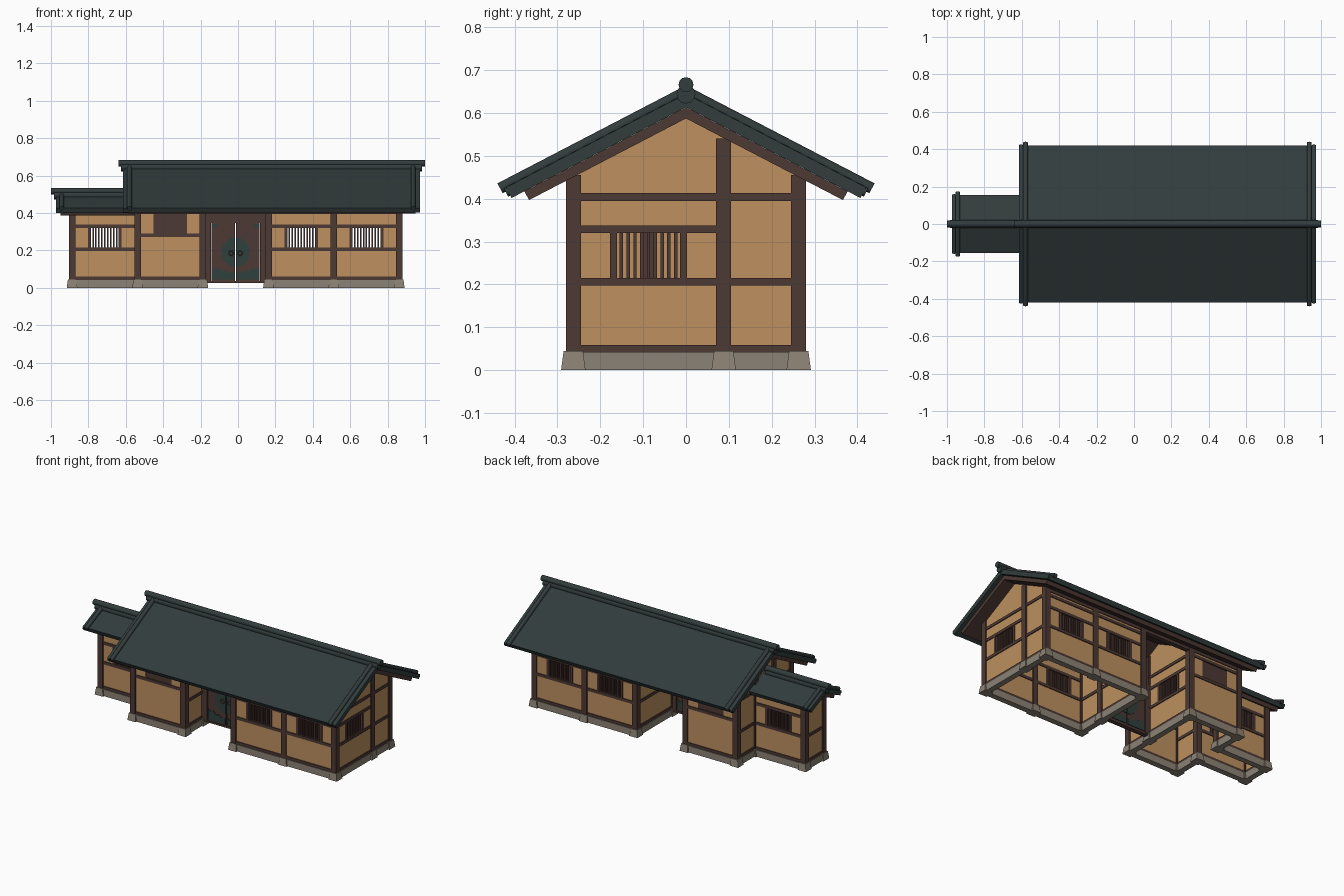
import bpy, bmesh, math
from mathutils import Matrix, Vector

if "Cube" in bpy.data.objects:
    bpy.data.objects.remove(bpy.data.objects["Cube"])

def material(name, col):
    m = bpy.data.materials.new(name)
    m.diffuse_color = (*col, 1)
    m.use_nodes = True
    m.node_tree.nodes["Principled BSDF"].inputs["Base Color"].default_value = m.diffuse_color
    return m

CLAY = material("ochre clay", (0.51, 0.28, 0.115))
WOOD = material("dark timber", (0.074, 0.041, 0.033))
TILE = material("slate tile", (0.032, 0.045, 0.045))
STONE = material("grey stone", (0.26, 0.225, 0.18))
IRON = material("aged metal", (0.028, 0.05, 0.048))
parts = {}

def part(name, mat):
    if name not in parts:
        parts[name] = (bmesh.new(), mat)
    return parts[name][0]

def box(name, mat, x0, x1, y0, y1, z0, z1):
    m = Matrix.Translation(((x0 + x1) / 2, (y0 + y1) / 2, (z0 + z1) / 2)) @ \
        Matrix.Diagonal((abs(x1 - x0), abs(y1 - y0), abs(z1 - z0), 1))
    bmesh.ops.create_cube(part(name, mat), size=1, matrix=m)

def prism(name, mat, pts, axis, a, b):
    """Extrude a profile: (y,z) along x, or (x,z) along y."""
    bm = part(name, mat)
    at = (lambda p, t: (t, *p)) if axis == 'x' else (lambda p, t: (p[0], t, p[1]))
    r0 = [bm.verts.new(at(p, a)) for p in pts]
    r1 = [bm.verts.new(at(p, b)) for p in pts]
    n = len(pts)
    faces = [bm.faces.new(r0), bm.faces.new(r1[::-1])]
    faces += [bm.faces.new((r0[i], r1[i], r1[(i + 1) % n], r0[(i + 1) % n])) for i in range(n)]
    bmesh.ops.recalc_face_normals(bm, faces=faces)

def rod(name, mat, p, q, r, sides=12):
    p, q = Vector(p), Vector(q)
    d = q - p
    m = Matrix.Translation((p + q) / 2) @ d.to_track_quat('Z', 'Y').to_matrix().to_4x4()
    bmesh.ops.create_cone(part(name, mat), cap_ends=True, segments=sides,
                          radius1=r, radius2=r, depth=d.length, matrix=m)

# post grid
GX = [-0.887, -0.537, -0.188, 0.163, 0.512, 0.862]
YO, YI, PH = 0.263, 0.088, 0.0175
CX = -0.0125

def post(x, y, top):
    box("posts", WOOD, x - PH, x + PH, y - PH, y + PH, 0.04, top)
    m = Matrix.Translation((x, y, 0.0225)) @ Matrix.Rotation(math.pi / 4, 4, 'Z')
    bmesh.ops.create_cone(part("post_plinths", STONE), cap_ends=True, segments=4,
                          radius1=0.0285 * 2 ** 0.5, radius2=0.0225 * 2 ** 0.5, depth=0.045, matrix=m)

def bay(p, q, kind="plain", top=0.42, centre=None):
    """One wall bay from post p to post q (axis aligned, increasing)."""
    alongx = abs(q[0] - p[0]) > abs(q[1] - p[1])
    L = max(q[0] - p[0], q[1] - p[1])

    def seg(name, mat, a, b, z0, z1, t):
        if alongx:
            box(name, mat, p[0] + a, p[0] + b, p[1] - t, p[1] + t, z0, z1)
        else:
            box(name, mat, p[0] - t, p[0] + t, p[1] + a, p[1] + b, z0, z1)

    seg("stone_footings", STONE, 0, L, 0, 0.042, 0.018)
    rails = {"plain": (0.206, 0.404), "window": (0.206, 0.329, 0.404), "hatch": (0.281, 0.404)}[kind]
    for z in (0.05,) + rails:
        seg("wall_rails", WOOD, 0, L, z - 0.009, z + 0.009, 0.014)
    c = L / 2
    if kind == "plain":
        seg("clay_walls", CLAY, 0, L, 0.045, top, 0.009)
        return
    z0, z1 = rails[0], (0.329 if kind == "window" else 0.395)
    seg("clay_walls", CLAY, 0, L, 0.045, z0, 0.009)
    seg("clay_walls", CLAY, 0, L, z1, top, 0.009)
    seg("clay_walls", CLAY, 0, c - 0.09, z0, z1, 0.009)
    seg("clay_walls", CLAY, c + 0.09, L, z0, z1, 0.009)
    if kind == "hatch":
        seg("hatch_boards", WOOD, c - 0.092, c + 0.092, z0, z1, 0.006)
        return
    for s in (-1, 1):
        seg("window_frames", WOOD, c + s * 0.082 - 0.008, c + s * 0.082 + 0.008, z0, z1, 0.013)
    for i in range(9):
        u = c + (i - 4) * 0.0158
        seg("window_bars", WOOD, u - 0.004, u + 0.004, z0, z1, 0.006)

# long walls, front and back
for s in (-1, 1):
    y = s * YO
    for i, k in ((1, "hatch"), (3, "window"), (4, "window")):
        bay((GX[i], y), (GX[i + 1], y), k, 0.45)
    for x in GX[1:]:
        post(x, y, 0.455)
    bay((GX[0], s * YI), (GX[1], s * YI), "window", 0.405)
    post(GX[0], s * YI, 0.405)
    post(GX[1], s * YI, 0.54)
    box("wall_plates", WOOD, GX[1], GX[5], y - 0.014, y + 0.014, 0.425, 0.45)

# cross walls
bay((GX[5], -YO), (GX[5], YI), "window")
bay((GX[5], YI), (GX[5], YO))
bay((GX[2], -YO), (GX[2], -YI))
bay((GX[2], -YI), (GX[2], YO), "window")
bay((GX[3], -YO), (GX[3], -YI))
bay((GX[3], -YI), (GX[3], YO))
bay((GX[1], -YO), (GX[1], -YI))
bay((GX[1], YI), (GX[1], YO))
bay((GX[0], -YI), (GX[0], YI), "plain", 0.41)
post(GX[5], YI, 0.54)
for x in GX[2:4]:
    post(x, -YI, 0.54)

# gable triangles
for x in (GX[1], GX[2], GX[3], GX[5]):
    prism("gable_walls", CLAY, [(-YO, 0.41), (YO, 0.41), (YO, 0.452), (0, 0.59), (-YO, 0.452)],
          'x', x - 0.009, x + 0.009)
prism("gable_walls", CLAY, [(-YI, 0.4), (YI, 0.4), (0, 0.44)], 'x', GX[0] - 0.009, GX[0] + 0.009)

# roofs
def chevron(name, mat, x0, x1, h, za, th, s):
    k = math.hypot(1, s)
    yb, zb, zc = h - th * s / k, za - s * h - th / k, za - th * k
    prism(name, mat, [(0, za), (h, za - s * h), (yb, zb), (0, zc), (-yb, zb), (-h, za - s * h)], 'x', x0, x1)

def roof(pre, x0, x1, w0, w1, h, hw, za, s, rolls, edges, r0, r1):
    chevron(pre + "_roof_tiles", TILE, x0, x1, h, za, 0.028, s)
    chevron(pre + "_roof_boards", WOOD, w0, w1, hw, za - 0.0318, 0.023, s)
    for xs, dz, rr, dh in ((rolls, 0.005, 0.013, 0.014), (edges, -0.012, 0.011, 0.0)):
        for x in xs:
            for sg in (-1, 1):
                e = h + dh
                rod(pre + "_verge_rolls", TILE, (x, 0, za + dz), (x, sg * e, za + dz - s * e), rr)
    rod(pre + "_ridge_base", TILE, (r0 + 0.015, 0, za - 0.001), (r1 - 0.015, 0, za - 0.001), 0.022)
    rod(pre + "_ridge_cap", TILE, (r0, 0, za + 0.021), (r1, 0, za + 0.021), 0.0175)

roof("main", -0.615, 0.973, -0.585, 0.948, 0.42, 0.377, 0.645, 0.52,
     (-0.58, 0.937), (-0.604, 0.962), -0.64, 1.0)
roof("annex", -0.973, -0.54, -0.948, -0.54, 0.155, 0.125, 0.495, 0.45,
     (-0.942,), (-0.962,), -1.0, -0.55)

# gate
gy = -YI
box("gate_lintel", WOOD, GX[2], GX[3], gy - 0.013, gy + 0.013, 0.347, 0.53)
box("gate_threshold", WOOD, GX[2], GX[3], gy - 0.014, gy + 0.014, 0.026, 0.037)
arc = [(0.003 + 0.072 * math.cos(a), 0.19 + 0.078 * math.sin(a))
       for a in [math.pi * (i / 12 - 0.5) for i in range(13)]]
foot = [(0.006, 0.045), (0.124, 0.045), (0.124, 0.112), (0.108, 0.1), (0.09, 0.108),
        (0.07, 0.088), (0.05, 0.094), (0.03, 0.078), (0.006, 0.085)]
corner = [(0.124, 0.342), (0.095, 0.342), (0.1, 0.328), (0.124, 0.318)]
for s in (-1, 1):
    box("gate_jambs", WOOD, CX + s * 0.131, CX + s * 0.165, gy - 0.016, gy + 0.016, 0.036, 0.35)
    box("gate_doors", WOOD, CX + s * 0.003, CX + s * 0.128, gy - 0.01, gy + 0.01, 0.037, 0.346)
    for f in (-1, 1):
        for shape, name in ((arc, "door_disc"), (foot, "door_foot_plates"), (corner, "door_corner_plates")):
            prism(name, IRON, [(CX + s * x, z) for x, z in shape], 'y', gy + f * 0.009, gy + f * 0.014)
        # ring pulls
        ring = [(CX + s * 0.024 + 0.013 * math.cos(a), gy + f * 0.016, 0.185 + 0.013 * math.sin(a))
                for a in [math.pi * i / 4 for i in range(8)]]
        for i in range(8):
            rod("ring_pulls", WOOD, ring[i], ring[(i + 1) % 8], 0.003, 6)

# turn the parts into objects
for name, (bm, mat) in parts.items():
    me = bpy.data.meshes.new(name)
    bm.to_mesh(me)
    bm.free()
    me.materials.append(mat)
    ob = bpy.data.objects.new(name, me)
    bpy.context.collection.objects.link(ob)
    if "ridge" in name or "rolls" in name:
        bpy.ops.object.select_all(action='DESELECT')
        ob.select_set(True)
        bpy.context.view_layer.objects.active = ob
        bpy.ops.object.shade_smooth_by_angle(angle=math.radians(40))
